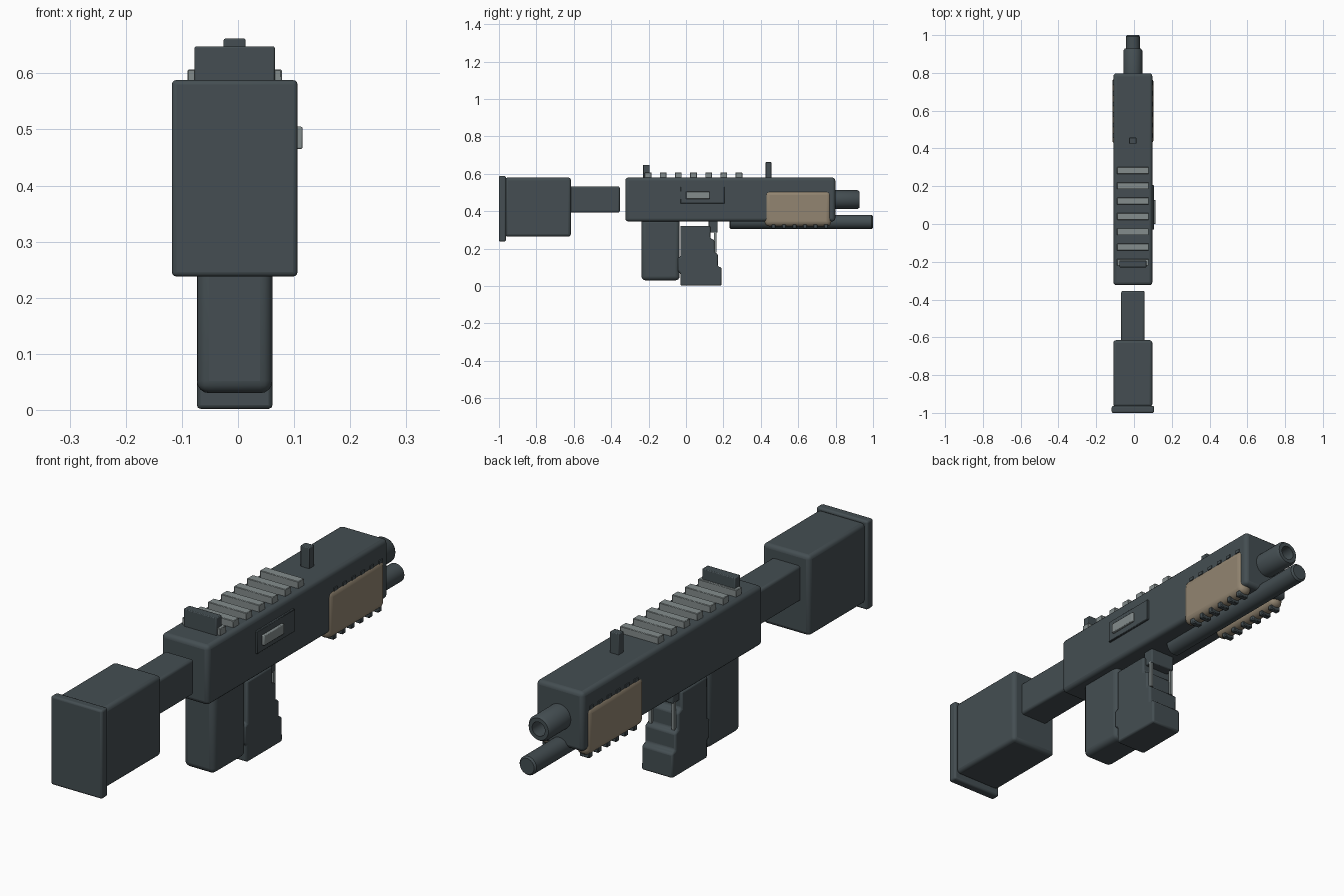
import bpy, bmesh, math
from mathutils import Matrix

if "Cube" in bpy.data.objects:
    bpy.data.objects.remove(bpy.data.objects["Cube"])

CX = -0.006  # centre line of the body


def material(name, rgb):
    m = bpy.data.materials.new(name)
    m.diffuse_color = (*rgb, 1)
    m.use_nodes = True
    m.node_tree.nodes["Principled BSDF"].inputs["Base Color"].default_value = m.diffuse_color
    return m


DARK = material("gunmetal", (0.058, 0.076, 0.084))
TAN = material("tan", (0.29, 0.235, 0.165))
GREY = material("light_grey", (0.23, 0.265, 0.265))


def finish(name, bm, mat, bevel=0.0, segments=3):
    bmesh.ops.recalc_face_normals(bm, faces=bm.faces)
    me = bpy.data.meshes.new(name)
    bm.to_mesh(me)
    bm.free()
    me.materials.append(mat)
    ob = bpy.data.objects.new(name, me)
    bpy.context.collection.objects.link(ob)
    if bevel:
        b = ob.modifiers.new("bevel", "BEVEL")
        b.width, b.segments, b.limit_method = bevel, segments, "ANGLE"
    bpy.context.view_layer.objects.active = ob
    ob.select_set(True)
    bpy.ops.object.shade_smooth_by_angle(angle=math.radians(35))
    ob.select_set(False)
    return ob


def box(name, x, y, z, mat=DARK, bevel=0.0, segments=3):
    bm = bmesh.new()
    bmesh.ops.create_cube(bm, size=1)
    for v in bm.verts:
        for i, (lo, hi) in enumerate((x, y, z)):
            v.co[i] = lo if v.co[i] < 0 else hi
    return finish(name, bm, mat, bevel, segments)


def prism(name, profile, x, mat=DARK, bevel=0.0):
    """Extrude a (y, z) outline along x."""
    bm = bmesh.new()
    face = bm.faces.new([bm.verts.new((x[0], *p)) for p in profile])
    ext = bmesh.ops.extrude_face_region(bm, geom=[face])
    for v in ext["geom"]:
        if isinstance(v, bmesh.types.BMVert):
            v.co.x = x[1]
    return finish(name, bm, mat, bevel, 2)


def lathe(name, profile, z, mat=DARK):
    """Spin a (radius, y) outline about the y axis."""
    bm = bmesh.new()
    n, rings = 32, []
    for r, y in profile:
        rings.append([bm.verts.new((CX + r * math.cos(2 * math.pi * i / n), y,
                                    z + r * math.sin(2 * math.pi * i / n)))
                      for i in range(n)])
    for a, b in zip(rings, rings[1:]):
        for i in range(n):
            bm.faces.new((a[i], a[(i + 1) % n], b[(i + 1) % n], b[i]))
    bm.faces.new(rings[0])
    bm.faces.new(rings[-1])
    return finish(name, bm, mat)


def span(half):
    return (CX - half, CX + half)


# Stock: butt plate, block and connecting arm
box("butt_plate", span(0.112), (-1.0, -0.963), (0.238, 0.588), bevel=0.008)
box("stock_block", span(0.103), (-0.968, -0.615), (0.264, 0.58), bevel=0.015)
box("stock_arm", span(0.062), (-0.63, -0.354), (0.393, 0.533), bevel=0.01)

# Receiver
box("receiver", span(0.103), (-0.324, 0.798), (0.345, 0.58), bevel=0.016)

# Barrel with recessed muzzle, and the tube below it
lathe("barrel", [(0.05, 0.76), (0.05, 0.918), (0.043, 0.928), (0.028, 0.928),
                 (0.028, 0.85)], 0.462)
lathe("lower_tube", [(0.031, 0.232), (0.037, 0.238), (0.037, 0.993),
                     (0.031, 1.0)], 0.343)

# Sights and top rail
box("rear_sight", span(0.0715), (-0.229, -0.194), (0.57, 0.648), bevel=0.003, segments=2)
box("front_sight", span(0.0195), (0.425, 0.457), (0.57, 0.662), bevel=0.003, segments=2)
for i in range(7):
    y = -0.203 + 0.081 * i
    box(f"rail_slat_{i + 1}", span(0.084), (y - 0.018, y + 0.018), (0.57, 0.607),
        GREY, 0.002, 1)

# Side port and its light bolt
box("port_frame", (0.09, 0.105), (-0.03, 0.206), (0.441, 0.53), bevel=0.002, segments=1)
box("port_bolt", (0.095, 0.115), (0.0, 0.126), (0.465, 0.505), GREY, 0.003, 2)

# Pistol handle with rounded lower corners
box("handle", span(0.0675), (-0.238, -0.034), (0.03, 0.36), bevel=0.022, segments=4)

# Stepped front grip with a small tab toward the handle
grip = [(-0.03, 0.002), (0.19, 0.002), (0.19, 0.098), (0.17, 0.106), (0.17, 0.172),
        (0.152, 0.18), (0.152, 0.245), (0.13, 0.255), (0.13, 0.322), (-0.03, 0.322),
        (-0.03, 0.155), (-0.044, 0.15), (-0.044, 0.078), (-0.03, 0.07)]
prism("front_grip", grip, span(0.0675), bevel=0.007)
box("grip_lug", span(0.055), (0.12, 0.168), (0.285, 0.35), bevel=0.004, segments=2)
for side in (-1, 1):
    tag = "right" if side > 0 else "left"
    x = CX + side * 0.05
    box(f"grip_rod_{tag}", (x - 0.006, x + 0.006), (0.15, 0.162), (0.18, 0.29), GREY)

    # Tan side guards with pegs along both long edges
    a, b = sorted((CX + side * 0.05, CX + side * 0.109))
    box(f"guard_{tag}", (a, b), (0.42, 0.777), (0.319, 0.512), TAN, 0.026, 4)
    for i in range(6):
        y = 0.468 + 0.056 * i
        a, b = sorted((CX + side * 0.06, CX + side * 0.103))
        box(f"guard_peg_{tag}_{i + 1}", (a, b), (y - 0.011, y + 0.011),
            (0.308, 0.335), DARK, 0.003, 1)
        a, b = sorted((CX + side * 0.09, CX + side * 0.107))
        box(f"guard_notch_{tag}_{i + 1}", (a, b), (y - 0.011, y + 0.011),
            (0.502, 0.515), DARK)
